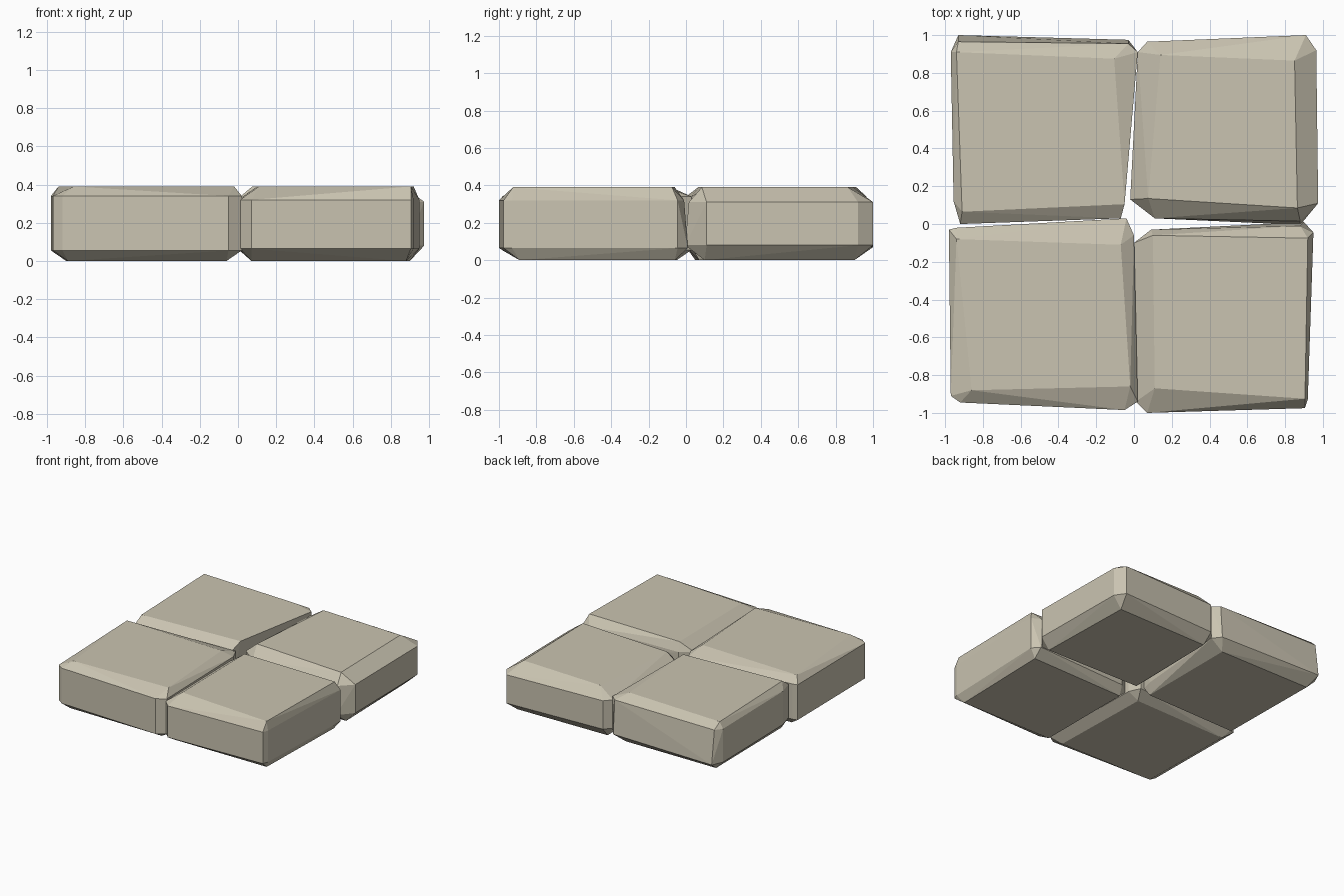
import bpy, bmesh, math

if "Cube" in bpy.data.objects:
    bpy.data.objects.remove(bpy.data.objects["Cube"])

TOP = 0.39


def stone(name, top, outline, bottom, z_low, z_high, low_shift=()):
    """Rough-cut chamfered slab: hull of top face, two outline rings and bottom face.
    low_shift maps outline corner index to an (x, y) offset on the lower ring."""
    shift = dict(low_shift)
    bm = bmesh.new()
    pts = [(x, y, TOP) for x, y in top]
    pts += [(x, y, z_high) for x, y in outline]
    for i, (x, y) in enumerate(outline):
        dx, dy = shift.get(i, (0, 0))
        pts.append((x + dx, y + dy, z_low))
    pts += [(x, y, 0) for x, y in bottom]
    for p in pts:
        bm.verts.new(p)
    hull = bmesh.ops.convex_hull(bm, input=bm.verts[:])
    loose = {g for g in hull["geom_interior"] + hull["geom_unused"]
             if isinstance(g, bmesh.types.BMVert)}
    bmesh.ops.delete(bm, geom=list(loose), context='VERTS')
    bmesh.ops.dissolve_limit(bm, angle_limit=math.radians(1.5),
                             verts=bm.verts[:], edges=bm.edges[:])
    bmesh.ops.recalc_face_normals(bm, faces=bm.faces[:])
    me = bpy.data.meshes.new(name)
    bm.to_mesh(me)
    bm.free()
    ob = bpy.data.objects.new(name, me)
    bpy.context.collection.objects.link(ob)
    mat = bpy.data.materials.get("stone") or bpy.data.materials.new("stone")
    mat.diffuse_color = (0.59, 0.55, 0.44, 1)
    mat.use_nodes = True
    mat.node_tree.nodes["Principled BSDF"].inputs["Base Color"].default_value = mat.diffuse_color
    me.materials.append(mat)


# Outlines run around each slab, seen from above
stone("back_left_slab",
      [(-.94, .91), (-.105, .875), (-.05, .105), (-.91, .065)],
      [(-.97, .91), (-.93, .965), (-.03, .955), (.02, .91),
       (-.05, .12), (-.07, .03), (-.92, 0), (-.955, .12)],
      [(-.90, .90), (-.09, .90), (-.09, .07), (-.89, .05)],
      .07, .34, {1: (0, .035), 2: (0, .02)})

stone("back_right_slab",
      [(.14, .895), (.85, .865), (.865, .085), (.075, .135)],
      [(.02, .91), (.07, .965), (.91, 1), (.965, .92),
       (.975, .11), (.88, .015), (.11, .03), (-.02, .13)],
      [(.08, .89), (.88, .90), (.90, .10), (.07, .11)],
      .08, .31, {5: (0, -.02)})

stone("front_left_slab",
      [(-.94, -.08), (-.07, -.11), (-.02, -.86), (-.86, -.88)],
      [(-.98, -.03), (-.94, -.02), (-.04, .03), (0, -.06),
       (.02, -.94), (-.05, -.985), (-.92, -.945), (-.97, -.91)],
      [(-.90, -.07), (-.08, -.05), (-.06, -.89), (-.89, -.88)],
      .055, .34)

stone("front_right_slab",
      [(.10, -.06), (.92, -.075), (.905, -.925), (.11, -.87)],
      [(0, -.10), (.09, -.03), (.88, -.01), (.95, -.045),
       (.92, -.93), (.905, -.975), (.07, -1), (.01, -.94)],
      [(.07, -.08), (.90, -.06), (.88, -.89), (.07, -.89)],
      .065, .32, {2: (.02, .02)})
